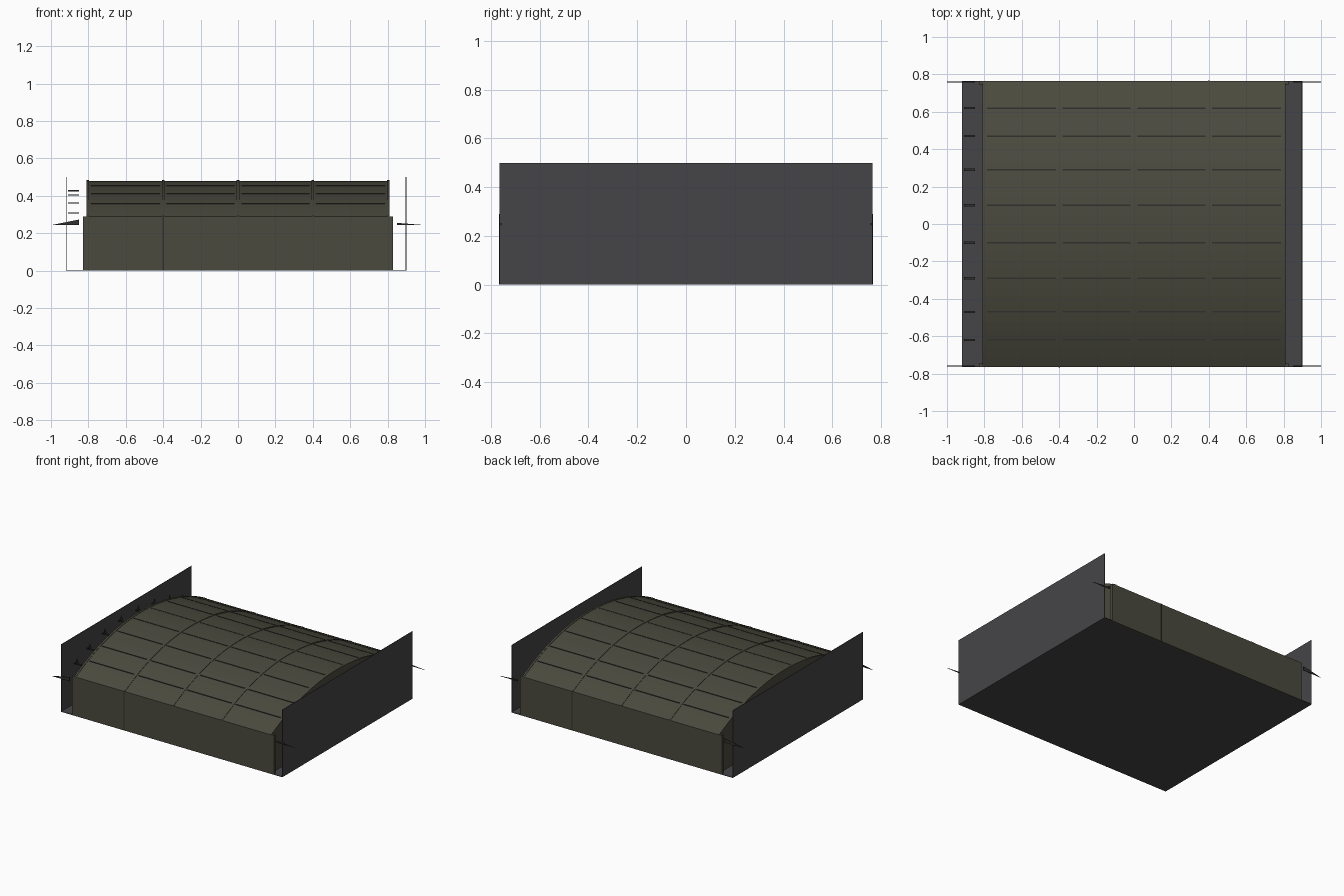
import bpy, math

if "Cube" in bpy.data.objects:
    bpy.data.objects.remove(bpy.data.objects["Cube"])

HY, WALL, RISE = 0.765, 0.29, 0.19
R = (HY ** 2 + RISE ** 2) / (2 * RISE)


def arch(y, off=0.0):
    return WALL + RISE - R + math.sqrt(R * R - y * y) + off


def material(name, color):
    m = bpy.data.materials.new(name)
    m.diffuse_color = (*color, 1)
    m.use_nodes = True
    m.node_tree.nodes["Principled BSDF"].inputs["Base Color"].default_value = m.diffuse_color
    return m


OLIVE = material("olive", (0.07, 0.068, 0.048))
GREY = material("grey", (0.06, 0.06, 0.064))
DARK = material("dark", (0.03, 0.03, 0.027))


def mesh(name, verts, faces, mat):
    me = bpy.data.meshes.new(name)
    me.from_pydata(verts, [], faces)
    me.materials.append(mat)
    ob = bpy.data.objects.new(name, me)
    bpy.context.collection.objects.link(ob)
    return ob


def box(name, x0, x1, y0, y1, z0, z1, mat):
    v = [(x, y, z) for x in (x0, x1) for y in (y0, y1) for z in (z0, z1)]
    f = [(0, 1, 3, 2), (4, 6, 7, 5), (0, 4, 5, 1), (2, 3, 7, 6), (0, 2, 6, 4), (1, 5, 7, 3)]
    return mesh(name, v, f, mat)


def arch_band(name, x0, x1, top, bottom, mat, n=32):
    # Curved strip with thickness following the roof arc
    ys = [-HY + 2 * HY * i / n for i in range(n + 1)]
    v, f = [], []
    for y in ys:
        zt, zb = arch(y, top), arch(y, bottom)
        v += [(x0, y, zb), (x1, y, zb), (x1, y, zt), (x0, y, zt)]
    for i in range(n):
        a, b = 4 * i, 4 * i + 4
        f += [(a + k, a + (k + 1) % 4, b + (k + 1) % 4, b + k) for k in range(4)]
    f += [(3, 2, 1, 0), (4 * n, 4 * n + 1, 4 * n + 2, 4 * n + 3)]
    return mesh(name, v, f, mat)


# Floor and the two tall side plates
box("floor", -0.92, 0.9, -HY, HY, 0, 0.004, GREY)
box("left_side_plate", -0.92, -0.916, -HY, HY, 0, 0.5, GREY)
box("right_side_plate", 0.896, 0.9, -HY, HY, 0, 0.5, GREY)

# Low front and back walls with one seam each
for s, name in ((-1, "front"), (1, "back")):
    y0, y1 = sorted((s * HY, s * (HY - 0.02)))
    box(name + "_wall", -0.83, 0.83, y0, y1, 0, WALL, OLIVE)
    y0, y1 = sorted((s * HY, s * (HY + 0.002)))
    box(name + "_wall_seam", s * 0.4 - 0.004, s * 0.4 + 0.004, y0, y1, 0, WALL, DARK)

# Barrel roof and curved end walls
arch_band("roof", -0.81, 0.81, 0, -0.015, OLIVE)
for s, name in ((-1, "left"), (1, "right")):
    ys = [-HY + 2 * HY * i / 32 for i in range(33)]
    v = [(s * 0.805, -HY, 0), (s * 0.805, HY, 0)] + [(s * 0.805, y, arch(y)) for y in reversed(ys)]
    mesh(name + "_end_wall", v, [tuple(range(len(v)))], OLIVE)

# Roof ribs and the thin purlins between them
ribs = [-0.803, -0.4, 0, 0.4, 0.803]
for x in ribs:
    arch_band("roof_rib", x - 0.007, x + 0.007, 0.003, -0.02, OLIVE)
rows = [s * y for s in (-1, 1) for y in (0.1, 0.29, 0.47, 0.62)]
for y in rows:
    for a, b in zip(ribs, ribs[1:]):
        z = arch(y)
        box("purlin", a + 0.018, b - 0.018, y - 0.004, y + 0.004, z - 0.008, z + 0.002, DARK)

# Small brackets beside the left end of each purlin
for y in rows:
    z = arch(y, -0.05)
    box("bracket_foot", -0.91, -0.85, y - 0.006, y + 0.006, z - 0.003, z + 0.003, DARK)
    mesh("bracket_fin", [(-0.89, y - 0.02, z), (-0.89, y + 0.02, z), (-0.89, y, z + 0.045)],
         [(0, 1, 2)], DARK)

# Thin tapering spikes at the four corners
for sx in (-1, 1):
    for sy in (-1, 1):
        h = 0.03 if sx < 0 else 0.012
        v = []
        for y in (sy * (HY - 0.004), sy * (HY - 0.008)):
            v += [(sx * 0.85, y, 0.243), (sx * 1.0, y, 0.243), (sx * 0.85, y, 0.243 + h)]
        mesh("corner_spike", v, [(0, 1, 2), (5, 4, 3), (0, 3, 4, 1), (1, 4, 5, 2), (2, 5, 3, 0)], DARK)

# Consistent outward normals
import bmesh
for ob in bpy.data.objects:
    bm = bmesh.new()
    bm.from_mesh(ob.data)
    bmesh.ops.recalc_face_normals(bm, faces=bm.faces)
    bm.to_mesh(ob.data)
    bm.free()
